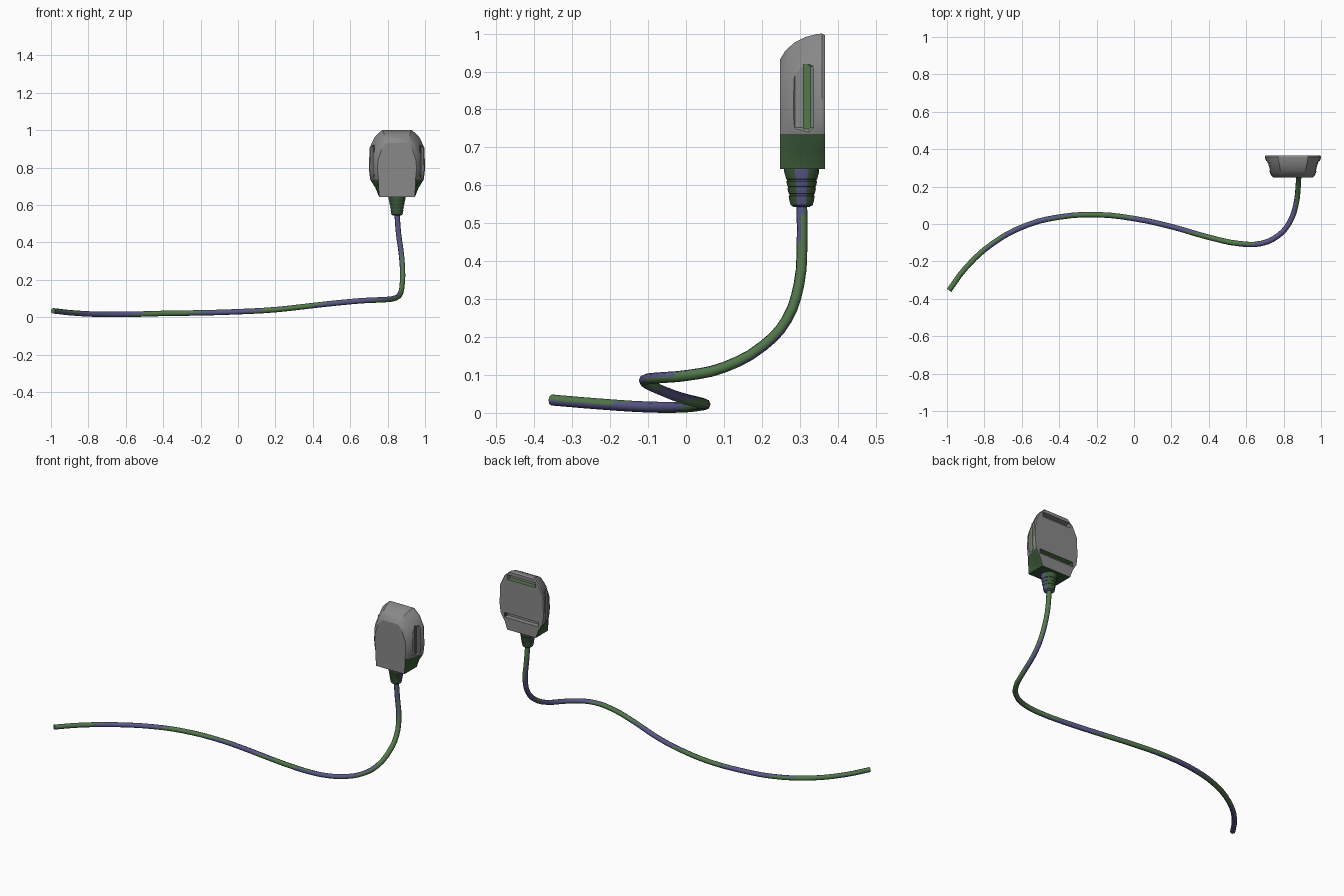
import bpy, bmesh, math

if "Cube" in bpy.data.objects:
    bpy.data.objects.remove(bpy.data.objects["Cube"])

CX, CY = 0.85, 0.305


def material(name, rgb):
    m = bpy.data.materials.new(name)
    m.diffuse_color = (*rgb, 1)
    m.use_nodes = True
    m.node_tree.nodes["Principled BSDF"].inputs["Base Color"].default_value = m.diffuse_color
    return m


grey = material("dark_grey", (0.25, 0.25, 0.25))
green = material("green", (0.085, 0.19, 0.07))
dark_green = material("dark_green", (0.045, 0.10, 0.04))
blue = material("blue", (0.10, 0.10, 0.25))


def add_object(name, bm):
    bmesh.ops.recalc_face_normals(bm, faces=bm.faces)
    me = bpy.data.meshes.new(name)
    bm.to_mesh(me)
    bm.free()
    ob = bpy.data.objects.new(name, me)
    bpy.context.collection.objects.link(ob)
    return ob


def loft(name, rings):
    bm = bmesh.new()
    loops = [[bm.verts.new(p) for p in ring] for ring in rings]
    n = len(loops[0])
    for a, b in zip(loops, loops[1:]):
        for i in range(n):
            j = (i + 1) % n
            bm.faces.new((a[i], a[j], b[j], b[i]))
    bm.faces.new(loops[0])
    bm.faces.new(loops[-1])
    return add_object(name, bm)


def box(name, lo, hi, bevel=0.0):
    bm = bmesh.new()
    bmesh.ops.create_cube(bm, size=1)
    for v in bm.verts:
        v.co = [(l + h) / 2 + c * (h - l) for c, l, h in zip(v.co, lo, hi)]
    if bevel:
        bmesh.ops.bevel(bm, geom=bm.edges[:], offset=bevel, segments=1, affect='EDGES')
    return add_object(name, bm)


def bake(ob):
    dg = bpy.context.evaluated_depsgraph_get()
    me = bpy.data.meshes.new_from_object(ob.evaluated_get(dg))
    ob.modifiers.clear()
    ob.data = me


def paint(ob, mats, pick):
    ob.data.materials.clear()
    for m in mats:
        ob.data.materials.append(m)
    for p in ob.data.polygons:
        p.material_index = pick(p.center, p.normal)


def smooth(ob, deg):
    bpy.ops.object.select_all(action='DESELECT')
    ob.select_set(True)
    bpy.context.view_layer.objects.active = ob
    bpy.ops.object.shade_smooth_by_angle(angle=math.radians(deg))


# Plug head: outlines lofted from the rounded front to the flat back
def head_outline(y, w, top):
    s = w / 0.15
    half = [(0.096, 0.643), (max(0.098, 0.115 * s), 0.69), (0.143 * s, 0.735),
            (w, 0.79), (0.147 * s, top - 0.095), (0.118 * s, top - 0.035), (0.08 * s, top)]
    pts = half + [(-x, z) for x, z in reversed(half)]
    return [(CX + x, y, z) for x, z in pts]


head = loft("plug_head", [head_outline(*s) for s in (
    (0.248, 0.104, 0.932), (0.262, 0.118, 0.955), (0.285, 0.127, 0.976),
    (0.315, 0.136, 0.991), (0.345, 0.147, 0.999), (0.358, 0.15, 1.0), (0.366, 0.147, 0.996))])

# Finger recesses in both sides, and two grooves in the back
cutters = []
for sx in (-1, 1):
    xs = sorted((CX + sx * 0.121, CX + sx * 0.20))
    cutters.append(box("grip_cutter", (xs[0], 0.276, 0.74), (xs[1], 0.336, 0.925), 0.012))
for z, w in ((0.728, 0.115), (0.962, 0.095)):
    cutters.append(box("groove_cutter", (CX - w, 0.335, z - 0.014), (CX + w, 0.40, z + 0.014)))
for c in cutters:
    c.hide_render = True
    m = head.modifiers.new("cut", 'BOOLEAN')
    m.operation = 'DIFFERENCE'
    m.solver = 'EXACT'
    m.object = c
bake(head)
for c in cutters:
    bpy.data.objects.remove(c)


# Dark green lower flanks, green groove walls, grey elsewhere
def head_colour(c, n):
    if c.y > 0.34 and 0.70 < c.z < 0.98 and abs(n.z) > 0.9:
        return 2 if (n.z > 0) == (c.z > 0.85) else 0
    return 1 if c.z < 0.735 and abs(n.y) < 0.85 else 0


paint(head, (grey, dark_green, green), head_colour)
smooth(head, 30)

# Green strip at the back of each finger recess
for side, sx in (("left", -1), ("right", 1)):
    xs = sorted((CX + sx * 0.115, CX + sx * 0.125))
    strip = box("grip_strip_" + side, (xs[0], 0.308, 0.745), (xs[1], 0.333, 0.92))
    strip.data.materials.append(green)

# Ribbed strain relief sleeve
profile = [(0.021, 0.543), (0.029, 0.548), (0.032, 0.558)]
for z in (0.575, 0.594, 0.613):
    r = 0.030 + (z - 0.55) * 0.17
    profile += [(r, z - 0.003), (r - 0.0015, z - 0.002), (r - 0.0015, z + 0.002), (r, z + 0.003)]
profile += [(0.046, 0.635), (0.046, 0.65)]
sleeve = loft("strain_relief", [
    [(CX + r * math.cos(a), CY + r * math.sin(a), z)
     for a in [math.tau * i / 16 for i in range(16)]] for r, z in profile])
paint(sleeve, (dark_green, blue),
      lambda c, n: int(c.z < 0.553 or abs(c.y - CY) < 0.012))
smooth(sleeve, 30)

# Cable along a smooth path from the loose end up into the sleeve
path = [(-0.988, -0.354, 0.034), (-0.90, -0.235, 0.024), (-0.75, -0.10, 0.0155),
        (-0.57, -0.005, 0.0155), (-0.40, 0.037, 0.020), (-0.20, 0.050, 0.023),
        (0.0, 0.029, 0.029), (0.20, -0.014, 0.040), (0.40, -0.071, 0.062),
        (0.57, -0.106, 0.080), (0.68, -0.104, 0.089), (0.77, -0.063, 0.093),
        (0.83, 0.005, 0.099), (0.865, 0.10, 0.120), (0.878, 0.205, 0.178),
        (0.880, 0.265, 0.245), (0.873, 0.298, 0.34), (0.858, 0.306, 0.45),
        (0.850, CY, 0.56)]
cu = bpy.data.curves.new("cable_path", 'CURVE')
cu.dimensions = '3D'
cu.resolution_u = 3
cu.bevel_depth = 0.0145
cu.bevel_resolution = 2
cu.use_fill_caps = True
sp = cu.splines.new('BEZIER')
sp.bezier_points.add(len(path) - 1)
for bp, co in zip(sp.bezier_points, path):
    bp.co = co
    bp.handle_left_type = bp.handle_right_type = 'AUTO'
guide = bpy.data.objects.new("cable_path", cu)
bpy.context.collection.objects.link(guide)
dg = bpy.context.evaluated_depsgraph_get()
me = bpy.data.meshes.new_from_object(guide.evaluated_get(dg))
bpy.data.objects.remove(guide)
cable = bpy.data.objects.new("cable", me)
bpy.context.collection.objects.link(cable)


# Slowly twisting green and blue halves
def cable_colour(c, n):
    a = math.atan2(n.x, n.y) if c.z > 0.15 else math.atan2(n.z, n.y)
    return int(math.sin(a + 9 * (c.x + c.z) - 1.41) > 0)


paint(cable, (green, blue), cable_colour)
smooth(cable, 50)
